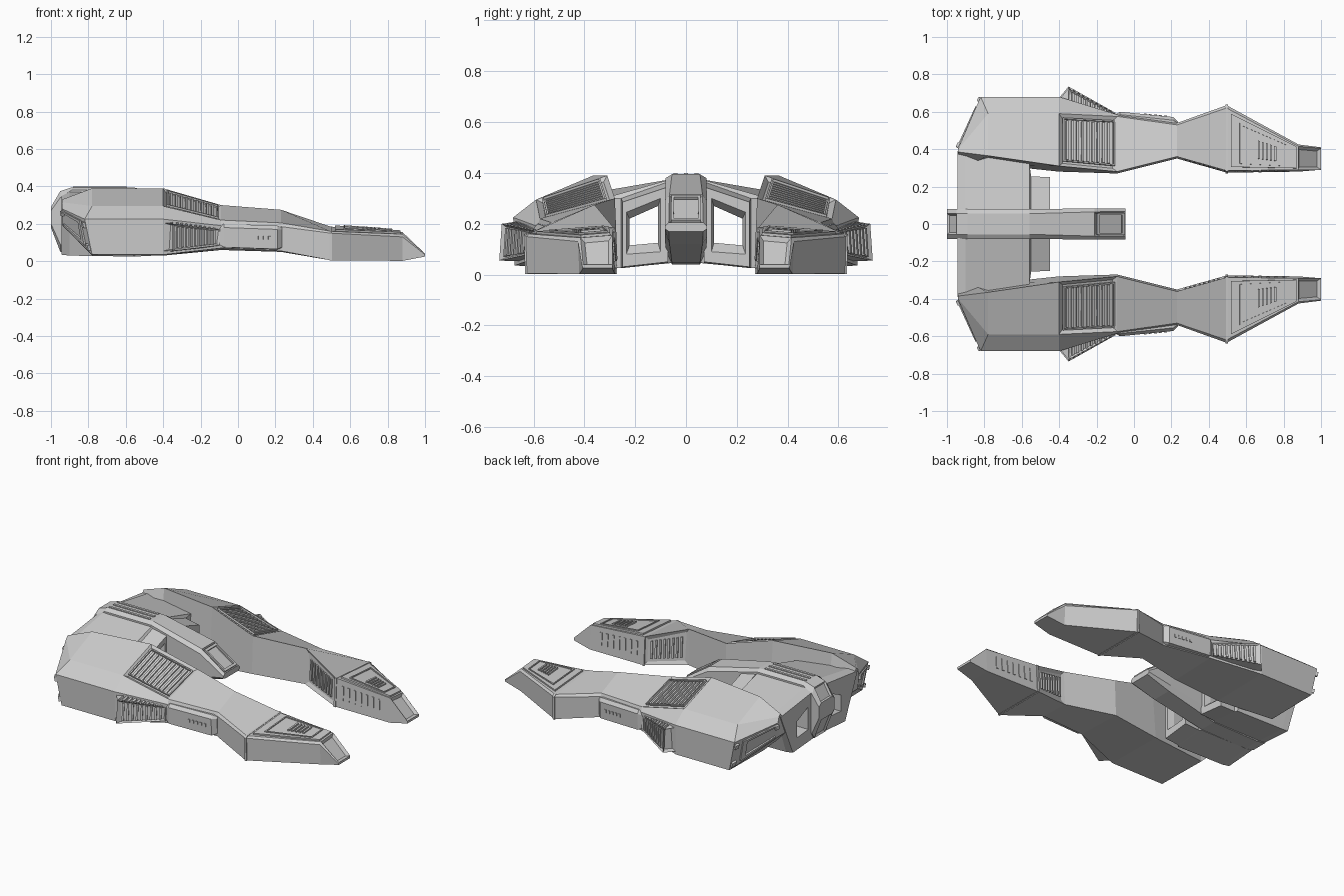
import bpy, bmesh
from mathutils import Vector as V

if "Cube" in bpy.data.objects:
    bpy.data.objects.remove(bpy.data.objects["Cube"])


def finish(name, bm, mirror=True):
    me = bpy.data.meshes.new(name)
    bm.to_mesh(me)
    bm.free()
    ob = bpy.data.objects.new(name, me)
    bpy.context.collection.objects.link(ob)
    if mirror:
        m = ob.modifiers.new("mirror", "MIRROR")
        m.use_axis = (False, True, False)
        m.use_mirror_merge = False
    return ob


def rings_of(stations):
    """(x, (y, z), ...) stations to 3D rings."""
    return [[V((s[0], y, z)) for y, z in s[1:]] for s in stations]


def loft(name, rings, insets=(), closed=False, mirror=True):
    """Skin the rings; insets are (station, side, thickness, depth), side -1 = cap."""
    bm = bmesh.new()
    vs = [[bm.verts.new(p) for p in r] for r in rings]
    n, k, faces = len(rings), len(rings[0]), {}
    for i in range(n if closed else n - 1):
        for j in range(k):
            a, b, l = vs[i], vs[(i + 1) % n], (j + 1) % k
            faces[i, j] = bm.faces.new((a[j], b[j], b[l], a[l]))
    if not closed:
        faces[0, -1] = bm.faces.new(vs[0])
        faces[n - 1, -1] = bm.faces.new(vs[-1][::-1])
    bmesh.ops.recalc_face_normals(bm, faces=bm.faces)
    for i, j, t, d in insets:
        bmesh.ops.inset_individual(bm, faces=[faces[i, j]], thickness=t, depth=-d)
    return finish(name, bm, mirror)


def quad(r, i, j):
    k = (j + 1) % len(r[i])
    return r[i][j], r[i + 1][j], r[i + 1][k], r[i][k]


def at(q, u, v):
    return q[0].lerp(q[1], u).lerp(q[3].lerp(q[2], u), v)


def slabs(name, q, cells, low, high, mirror=True):
    """Thin blocks on a quad; each cell is (u0, u1, v0, v1)."""
    bm = bmesh.new()
    nrm = (q[1] - q[0] + q[2] - q[3]).cross(q[3] - q[0] + q[2] - q[1]).normalized()
    for u0, u1, v0, v1 in cells:
        c = [at(q, u, v) for u, v in ((u0, v0), (u1, v0), (u1, v1), (u0, v1))]
        lo = [bm.verts.new(p + nrm * low) for p in c]
        hi = [bm.verts.new(p + nrm * high) for p in c]
        bm.faces.new(lo[::-1])
        bm.faces.new(hi)
        for i in range(4):
            l = (i + 1) % 4
            bm.faces.new((lo[i], lo[l], hi[l], hi[i]))
    return finish(name, bm, mirror)


def row(n, u0, u1, v0, v1, fill=0.5):
    s = (u1 - u0) / n
    return [(u0 + s * (i + .5 - fill / 2), u0 + s * (i + .5 + fill / 2), v0, v1)
            for i in range(n)]


def frame(u0, u1, v0, v1, a, b):
    return [(u0, u1, v0, v0 + b), (u0, u1, v1 - b, v1), (u0, u0 + a, v0 + b, v1 - b),
            (u1 - a, u1, v0 + b, v1 - b)]


# Side hull: inner bottom, inner top, outer top, outer middle, outer bottom
hull = rings_of([
    (-.94, (.29, .19), (.385, .33), (.40, .315), (.41, .28), (.40, .19)),
    (-.78, (.32, .03), (.365, .39), (.59, .295), (.68, .225), (.675, .035)),
    (-.40, (.28, .03), (.31, .39), (.59, .295), (.68, .225), (.675, .035)),
    (-.09, (.27, .06), (.28, .30), (.575, .22), (.585, .19), (.58, .07)),
    (.23, (.35, .05), (.36, .275), (.53, .205), (.54, .185), (.54, .055)),
    (.495, (.275, .005), (.285, .185), (.62, .16), (.635, .15), (.63, .005)),
    (.88, (.28, .002), (.29, .155), (.415, .145), (.425, .13), (.42, .002)),
    (1.0, (.29, .025), (.29, .04), (.405, .04), (.41, .035), (.405, .025))])
hull[1][3].x = -.82
loft("side_hull", hull, [(2, 1, .03, .015), (6, 1, .022, .015), (4, 0, .03, .01)])

# Louvres in the hull recesses
top = quad(hull, 2, 1)
slabs("top_louvres", top, row(9, .1, .9, .14, .88, .45), -.015, .0)
slabs("top_louvre_frame", top, frame(.06, .96, .1, .92, .025, .025), -.005, .006)
slabs("inner_louvres", quad(hull, 4, 0), row(8, .12, .88, .2, .8, .45), -.01, 0)

# Prong details: slots, deck plate, small vent, rib
slabs("prong_slots", quad(hull, 5, 0), row(7, .08, .85, .3, .8, .35), -.003, .004)
deck = quad(hull, 5, 1)
slabs("prong_deck_plate", deck, [(.06, .97, .06, .94)], -.01, .01)
slabs("prong_deck_panel", deck, frame(.18, .85, .12, .85, .02, .03), .005, .016)
slabs("prong_vent", deck, row(5, .42, .7, .25, .65, .5), .005, .019)
rib_c = sum(hull[5], V()) / 5
rib = [rib_c + (p - rib_c) * 1.02 for p in hull[5]]
loft("middle_rib", [[p + V((d, 0, 0)) for p in rib] for d in (-.006, .008)])

# Bracket around the exhaust on the slanted rear faces, with small lugs
rear = quad(hull, 0, 3)
slabs("exhaust_bracket", rear, [(.08, .8, .1, .2), (.7, .8, .2, .78), (.08, .8, .78, .88)],
      -.015, .008)
slabs("exhaust_lugs", rear, [(0, .08, .1, .35), (.9, .98, .1, .25), (.9, .98, .75, .9)],
      -.005, .014)

# Outboard scoop with slatted outer wall and open rear mouth
scoop = rings_of([
    (-.40, (.56, .05), (.56, .215), (.665, .205), (.675, .055)),
    (-.35, (.56, .05), (.56, .225), (.725, .20), (.735, .055)),
    (-.10, (.54, .08), (.54, .20), (.59, .17), (.595, .085))])
loft("side_scoop", scoop, [(1, 2, .012, .012), (0, 2, .012, .03), (1, 1, .01, .012)])
slabs("scoop_slats", quad(scoop, 1, 2), row(9, .08, .94, .1, .9, .45), -.012, 0)
slabs("scoop_top_slats", quad(scoop, 1, 1), row(9, .05, .94, .1, .93, .5), -.012, .001)

# Long side pod with a row of lights
pod = rings_of([
    (-.10, (.52, .09), (.52, .19), (.575, .19), (.585, .17), (.585, .09)),
    (-.075, (.52, .07), (.52, .20), (.585, .20), (.60, .18), (.595, .075)),
    (.21, (.52, .06), (.52, .19), (.555, .19), (.572, .17), (.57, .065)),
    (.235, (.52, .07), (.52, .18), (.54, .18), (.548, .17), (.545, .075))])
loft("side_pod", pod)
slabs("pod_lights", quad(pod, 1, 3), row(5, .43, .9, .36, .54, .5), -.004, .005)

# Open ducts joining the side hulls to the middle
duct = rings_of([
    (-.945, (.06, .05), (.06, .35), (.39, .31), (.265, .035)),
    (-.90, (.06, .045), (.06, .375), (.38, .32), (.27, .03)),
    (-.56, (.06, .045), (.06, .375), (.325, .30), (.27, .025)),
    (-.55, (.07, .045), (.07, .365), (.255, .30), (.255, .025)),
    (-.45, (.07, .05), (.07, .345), (.25, .285), (.25, .03)),
    (-.45, (.10, .09), (.10, .30), (.235, .245), (.235, .08)),
    (-.49, (.11, .125), (.11, .27), (.222, .22), (.222, .115)),
    (-.945, (.11, .125), (.11, .27), (.222, .22), (.222, .115))])
loft("duct", duct, closed=True)


# Central hull: symmetric chamfered section running to a sloping nose
def mid(x, zb, zl, zu, zt, w=.08, b=.055):
    return (x, (-w, zl), (-w, zu), (-b, zt), (b, zt), (w, zu), (w, zl), (b, zb), (-b, zb))


core = rings_of([
    mid(-1.0, .18, .20, .27, .29), mid(-.95, .05, .09, .34, .375),
    mid(-.89, .04, .08, .38, .395), mid(-.56, .045, .09, .38, .395),
    mid(-.21, .12, .15, .29, .315, .083, .065), mid(-.045, .17, .18, .19, .205, .083, .068)])
loft("central_hull", core, [(4, 2, .015, .015), (0, 2, .012, .01), (0, 6, .015, .01)],
     mirror=False)
slabs("spine_rails", quad(core, 2, 2), [(.02, .9, v, v + .14) for v in (.05, .43, .81)],
      -.004, .005, False)
slabs("nose_canopy_frame", quad(core, 4, 2), frame(.06, .96, .06, .94, .08, .08), -.005, .006,
      False)
